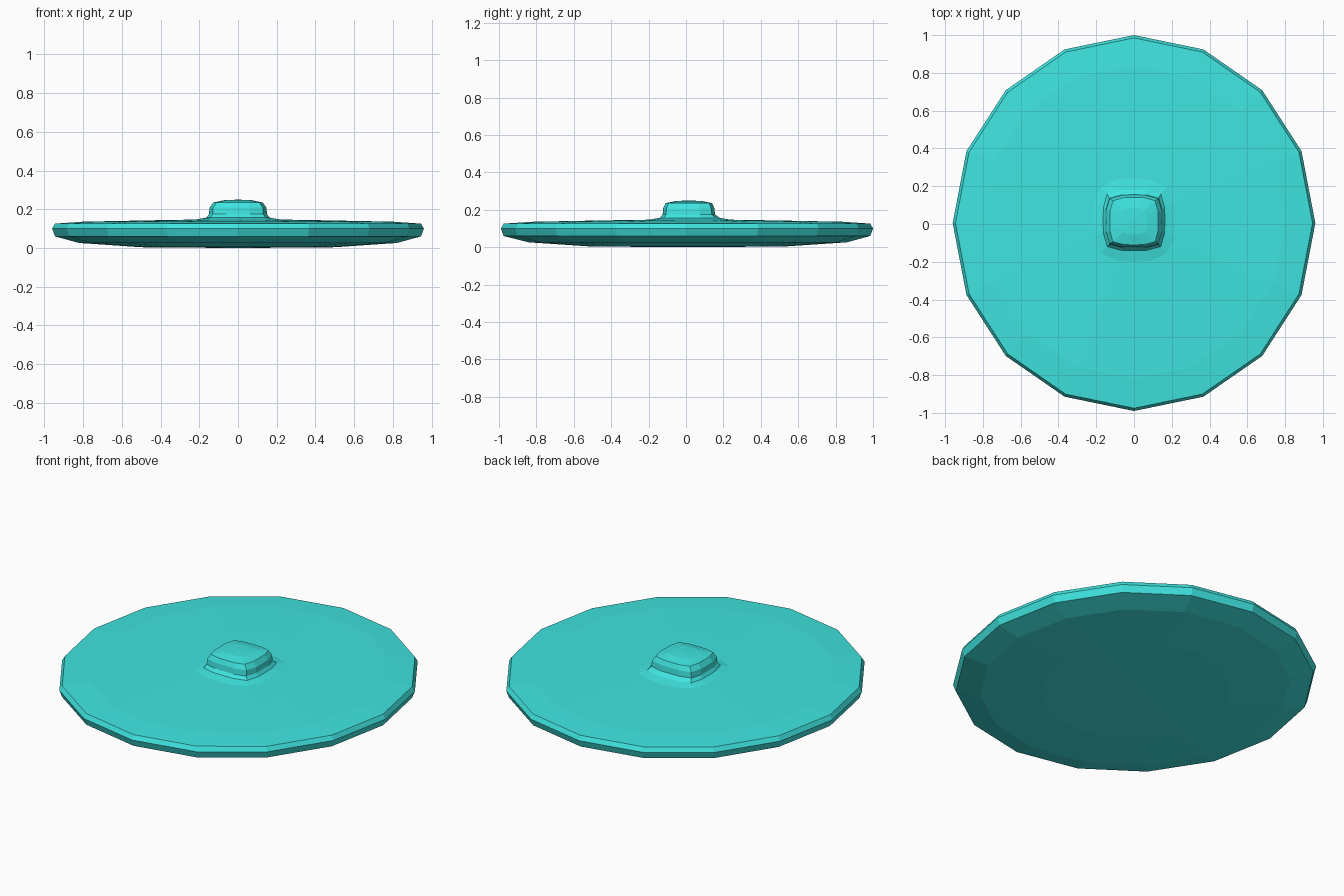
import bpy, bmesh, math

if "Cube" in bpy.data.objects:
    bpy.data.objects.remove(bpy.data.objects["Cube"])

SIDES = 16

# Rings from underside to knob top: half x, half y, centre y, z, squareness (2 = round)
RINGS = [
    (0.50, 0.52, 0.01, 0.004, 2),    # underside
    (0.82, 0.85, 0.01, 0.026, 2),
    (0.945, 0.98, 0.005, 0.06, 2),   # rim
    (0.96, 0.995, 0.005, 0.10, 2),
    (0.945, 0.98, 0.005, 0.126, 2),
    (0.80, 0.83, 0.01, 0.136, 2),    # upper face
    (0.45, 0.47, 0.015, 0.143, 2),
    (0.22, 0.22, 0.02, 0.147, 3),    # fillet into the knob
    (0.163, 0.160, 0.02, 0.157, 5),
    (0.150, 0.140, 0.015, 0.175, 5), # knob wall
    (0.147, 0.137, 0.015, 0.208, 5),
    (0.128, 0.125, 0.015, 0.235, 5), # knob top
    (0.07, 0.07, 0.015, 0.247, 4),
]


def add_ring(bm, rx, ry, cy, z, n):
    """Ring of vertices on a superellipse."""
    verts = []
    for i in range(SIDES):
        a = 2 * math.pi * i / SIDES
        c, s = math.cos(a), math.sin(a)
        r = (abs(c) ** n + abs(s) ** n) ** (-1 / n)
        verts.append(bm.verts.new((rx * r * c, cy + ry * r * s, z)))
    return verts


# Lid: one continuous disc and knob skin
bm = bmesh.new()
rings = [add_ring(bm, *ring) for ring in RINGS]
for lower, upper in zip(rings, rings[1:]):
    for i in range(SIDES):
        j = (i + 1) % SIDES
        bm.faces.new((lower[i], lower[j], upper[j], upper[i]))

# Close the underside and the knob top around centre points
bottom = bm.verts.new((0, 0.01, 0))
top = bm.verts.new((0, 0.015, 0.25))
for i in range(SIDES):
    j = (i + 1) % SIDES
    bm.faces.new((bottom, rings[0][j], rings[0][i]))
    bm.faces.new((top, rings[-1][i], rings[-1][j]))
bmesh.ops.recalc_face_normals(bm, faces=bm.faces)

mesh = bpy.data.meshes.new("lid")
bm.to_mesh(mesh)
bm.free()
lid = bpy.data.objects.new("lid", mesh)
bpy.context.collection.objects.link(lid)

mat = bpy.data.materials.new("teal")
mat.diffuse_color = (0.05, 0.78, 0.75, 1)
mat.use_nodes = True
mat.node_tree.nodes["Principled BSDF"].inputs["Base Color"].default_value = mat.diffuse_color
mesh.materials.append(mat)
